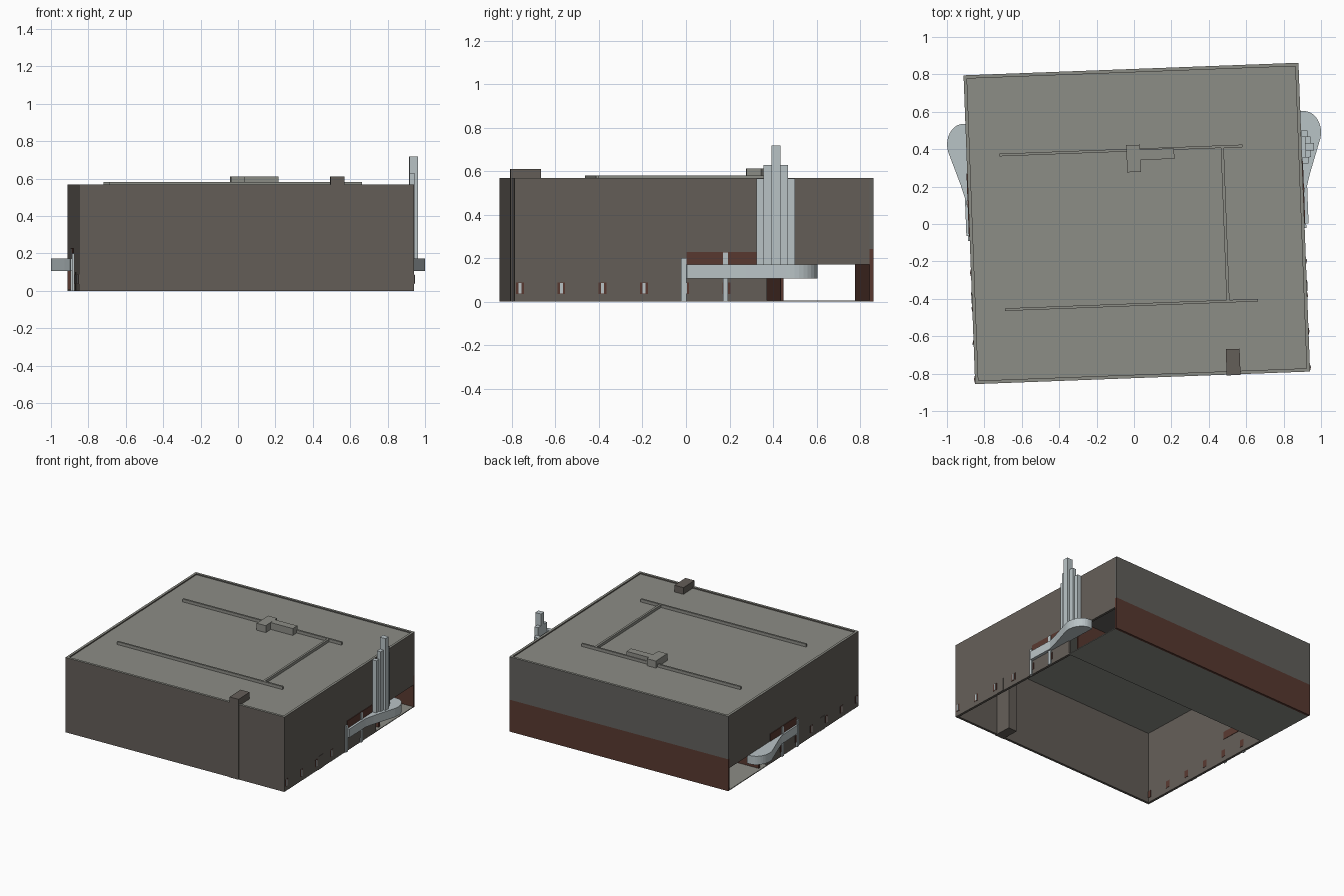
import bpy, bmesh, math
from mathutils import Matrix

if "Cube" in bpy.data.objects:
    bpy.data.objects.remove(bpy.data.objects["Cube"])

# Whole building is turned slightly about z
FRAME = Matrix.Translation((0.015, 0.003, 0)) @ Matrix.Rotation(math.radians(2.15), 4, 'Z')
W, D, H, T = 0.896, 0.826, 0.567, 0.018   # half width, half depth, height, wall thickness


def material(name, rgb):
    m = bpy.data.materials.new(name)
    m.diffuse_color = (*rgb, 1)
    m.use_nodes = True
    m.node_tree.nodes["Principled BSDF"].inputs["Base Color"].default_value = m.diffuse_color
    return m


WALL = material("warm grey wall", (0.127, 0.112, 0.098))
BACK = material("neutral grey wall", (0.122, 0.119, 0.110))
ROOF = material("roof grey", (0.262, 0.266, 0.238))
BROWN = material("dark red brown", (0.100, 0.041, 0.030))
STEEL = material("pale steel", (0.485, 0.546, 0.565))


def finish(name, bm, mat):
    bmesh.ops.recalc_face_normals(bm, faces=bm.faces)
    me = bpy.data.meshes.new(name)
    bm.to_mesh(me)
    bm.free()
    me.materials.append(mat)
    ob = bpy.data.objects.new(name, me)
    ob.matrix_world = FRAME
    bpy.context.collection.objects.link(ob)
    return ob


def box(name, mat, x0, x1, y0, y1, z0, z1):
    bm = bmesh.new()
    bmesh.ops.create_cube(bm, size=1)
    for v in bm.verts:
        v.co = ((x0, x1)[v.co.x > 0], (y0, y1)[v.co.y > 0], (z0, z1)[v.co.z > 0])
    return finish(name, bm, mat)


def prism(name, mat, pts, z0, z1):
    bm = bmesh.new()
    f = bm.faces.new([bm.verts.new((x, y, z0)) for x, y in pts])
    up = bmesh.ops.extrude_face_region(bm, geom=[f])
    for g in up["geom"]:
        if isinstance(g, bmesh.types.BMVert):
            g.co.z = z1
    return finish(name, bm, mat)


# Front and back walls; back wall has a brown base
box("front_wall", WALL, -W, W, -D, -D + T, 0, H)
box("back_wall_upper", BACK, -W, W, D - T, D, 0.242, H)
box("back_wall_base", BROWN, -W, W, D - T, D, 0, 0.242)

# Roof deck and parapet tops
box("roof_deck", ROOF, -W + T, W - T, -D + T, D - T, 0.548, 0.559)
for s in (-1, 1):
    box("parapet_cap_long", ROOF, -W, W, s * (D - T / 2) - T / 2, s * (D - T / 2) + T / 2, H, H + 0.001)
    box("parapet_cap_side", ROOF, s * (W - T / 2) - T / 2, s * (W - T / 2) + T / 2, -D + T, D - T, H, H + 0.001)

# Rear service passage: floor, ceiling and inner wall
box("passage_floor", ROOF, -W, W, 0.336, D - T, 0, 0.006)
box("passage_ceiling", BACK, -W + T, W - T, 0.34, D - T, 0.242, 0.248)
box("passage_inner_wall", BROWN, -W + T, W - T, 0.398, 0.412, 0.006, 0.242)

# Side walls, windows, posts and canopies repeat on both sides
# Canopy outline: narrow arm, then a rounded end
arm = [(0.885, -0.034), (0.915, -0.034), (0.915, 0.17), (0.935, 0.24)]
arc = [(0.91 + 0.09 * math.cos(a), 0.455 + 0.112 * math.sin(a))
       for a in [math.radians(-20 + 110 * i / 10) for i in range(11)]]
outline = arm + arc + [(0.885, 0.567)]

for s in (-1, 1):
    def side(name, mat, a, b, y0, y1, z0, z1):
        x0, x1 = sorted((s * a, s * b))
        return box(name, mat, x0, x1, y0, y1, z0, z1)

    side("side_wall_upper", WALL, W - T, W, -D + T, D - T, 0.17, H)
    side("side_wall_lower", WALL, W - T, W, -D + T, 0.336, 0, 0.17)
    for i in range(6):
        y = -0.80 + 0.19 * i
        side("side_window", BROWN, W - T - 0.002, W + 0.002, y - 0.018, y + 0.018, 0.035, 0.088)
        side("window_bar", STEEL, W - 0.01, W + 0.005, y - 0.007, y + 0.007, 0.038, 0.085)
    side("side_door", WALL, W - 0.01, W + 0.003, -0.395, -0.335, 0, 0.1)
    side("entrance_opening", BROWN, W - T - 0.003, W + 0.004, -0.034, 0.30, 0.17, 0.228)
    for y, top in ((-0.047, 0.2), (0.145, 0.225)):
        side("entrance_post", STEEL, W - 0.01, W + 0.009, y - 0.012, y + 0.012, 0, top)
    prism("side_canopy", STEEL, [(s * x * (1.003 if s > 0 else 0.998), y) for x, y in outline], 0.107, 0.172)

# Stepped sign tower on the right side
for dy, half, x1, top in ((0, 0.02, 0.962, 0.717), (0.038, 0.018, 0.945, 0.627), (0.072, 0.016, 0.93, 0.567)):
    for s in ((1,) if dy == 0 else (-1, 1)):
        y = 0.375 + s * dy
        box("tower_column", STEEL, 0.915 if top > H else 0.897, x1, y - half, y + half, 0.172, top)

# Chimney built into the front wall
box("chimney", WALL, 0.45, 0.524, -D - 0.004, -0.69, 0, 0.61)

# Roof ducts and plant boxes
box("rear_duct", ROOF, -0.72, 0.58, 0.386, 0.4, 0.555, 0.581)
box("front_duct", ROOF, -0.722, 0.632, -0.441, -0.427, 0.555, 0.581)
box("cross_duct", ROOF, 0.464, 0.48, -0.427, 0.386, 0.555, 0.58)
box("plant_box_deep", ROOF, -0.041, 0.033, 0.275, 0.42, 0.555, 0.612)
box("plant_box_wide", ROOF, 0.033, 0.214, 0.338, 0.394, 0.555, 0.611)
